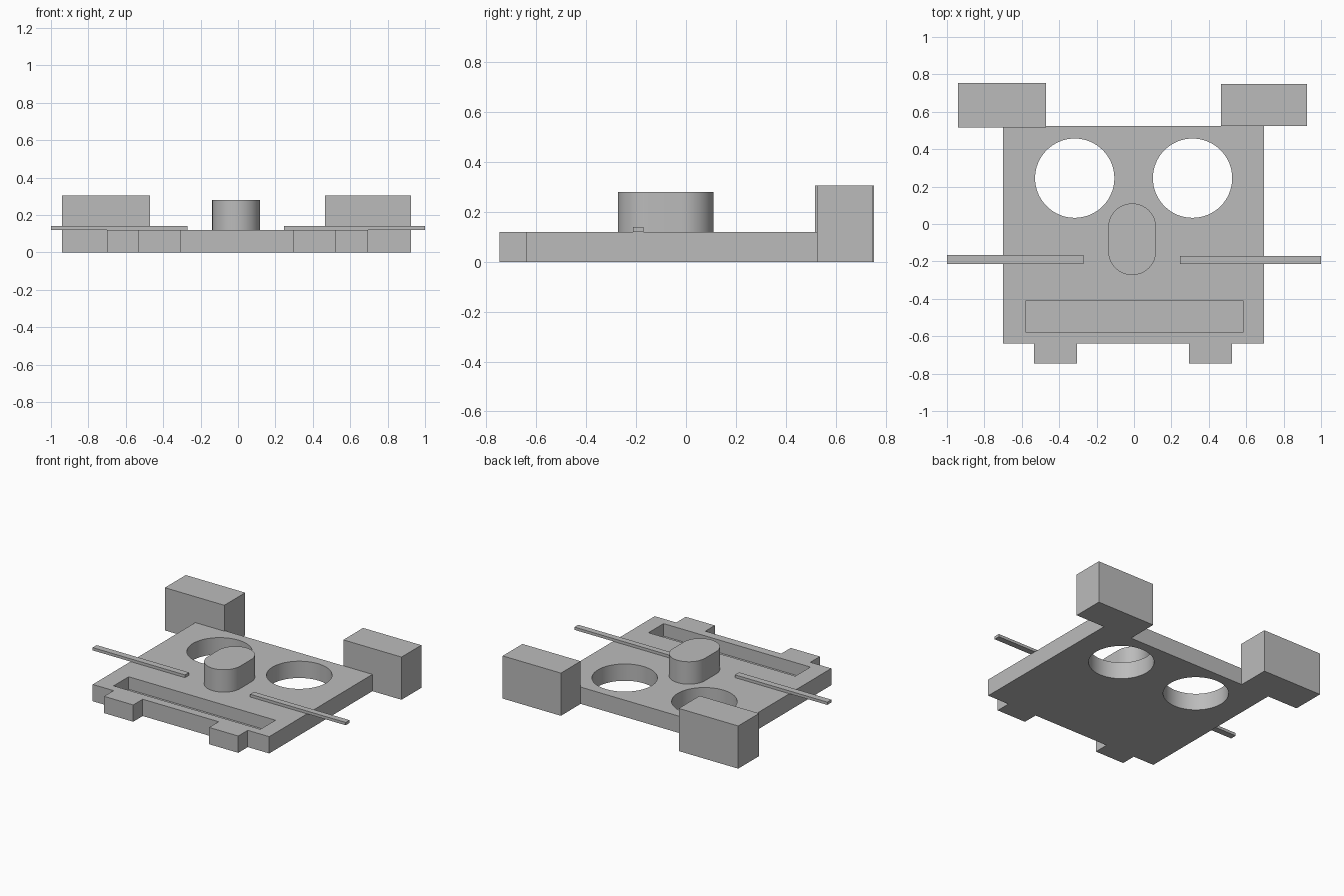
import bpy
import bmesh
import math

if "Cube" in bpy.data.objects:
    bpy.data.objects.remove(bpy.data.objects["Cube"])

grey = bpy.data.materials.new("plain_grey")
grey.use_nodes = True
COLOUR = (0.5, 0.5, 0.5, 1)
grey.diffuse_color = COLOUR
grey.node_tree.nodes["Principled BSDF"].inputs["Base Color"].default_value = COLOUR


def prism(name, outline, z0, z1):
    """Extrude a flat outline from z0 up to z1."""
    bm = bmesh.new()
    base = bm.faces.new([bm.verts.new((x, y, z0)) for x, y in outline])
    top = bmesh.ops.extrude_face_region(bm, geom=[base])["geom"]
    verts = [v for v in top if isinstance(v, bmesh.types.BMVert)]
    bmesh.ops.translate(bm, vec=(0, 0, z1 - z0), verts=verts)
    bmesh.ops.recalc_face_normals(bm, faces=bm.faces)
    mesh = bpy.data.meshes.new(name)
    bm.to_mesh(mesh)
    bm.free()
    mesh.materials.append(grey)
    obj = bpy.data.objects.new(name, mesh)
    bpy.context.collection.objects.link(obj)
    return obj


def box(name, x0, x1, y0, y1, z0, z1):
    return prism(name, [(x0, y0), (x1, y0), (x1, y1), (x0, y1)], z0, z1)


def arc(cx, cy, r, start, end, steps):
    angles = [start + (end - start) * i / steps for i in range(steps + 1)]
    return [(cx + r * math.cos(a), cy + r * math.sin(a)) for a in angles]


def activate(obj):
    bpy.ops.object.select_all(action="DESELECT")
    obj.select_set(True)
    bpy.context.view_layer.objects.active = obj


def cut(target, cutter):
    cutter.hide_render = True
    mod = target.modifiers.new("cut", "BOOLEAN")
    mod.operation = "DIFFERENCE"
    mod.solver = "EXACT"
    mod.object = cutter
    activate(target)
    bpy.ops.object.modifier_apply(modifier=mod.name)
    bpy.data.objects.remove(cutter)


def smooth(obj):
    activate(obj)
    bpy.ops.object.shade_smooth_by_angle(angle=math.radians(30))


# Face plate with through-cut eyes and a recessed mouth
plate = box("face_plate", -0.70, 0.695, -0.64, 0.525, 0, 0.12)
for x in (-0.317, 0.313):
    cut(plate, prism("eye_cutter", arc(x, 0.245, 0.212, 0, math.tau, 64)[:-1], -0.1, 0.3))
cut(plate, box("mouth_cutter", -0.577, 0.583, -0.58, -0.41, 0.03, 0.3))
smooth(plate)

# Capsule-shaped nose
nose_outline = (arc(-0.01, -0.018, 0.128, 0, math.pi, 32)
                + arc(-0.01, -0.145, 0.128, math.pi, math.tau, 32))
smooth(prism("nose", nose_outline, 0.12, 0.28))

# Ears behind the top corners
box("left_ear", 0.465, 0.925, 0.525, 0.748, 0, 0.305)
box("right_ear", -0.94, -0.47, 0.517, 0.753, 0, 0.305)

# Thin whisker bars
box("left_whisker", 0.245, 1.0, -0.213, -0.17, 0.12, 0.14)
box("right_whisker", -1.0, -0.27, -0.213, -0.167, 0.12, 0.14)

# Feet at the lower edge
box("left_foot", 0.295, 0.525, -0.747, -0.64, 0, 0.12)
box("right_foot", -0.535, -0.305, -0.747, -0.64, 0, 0.12)
